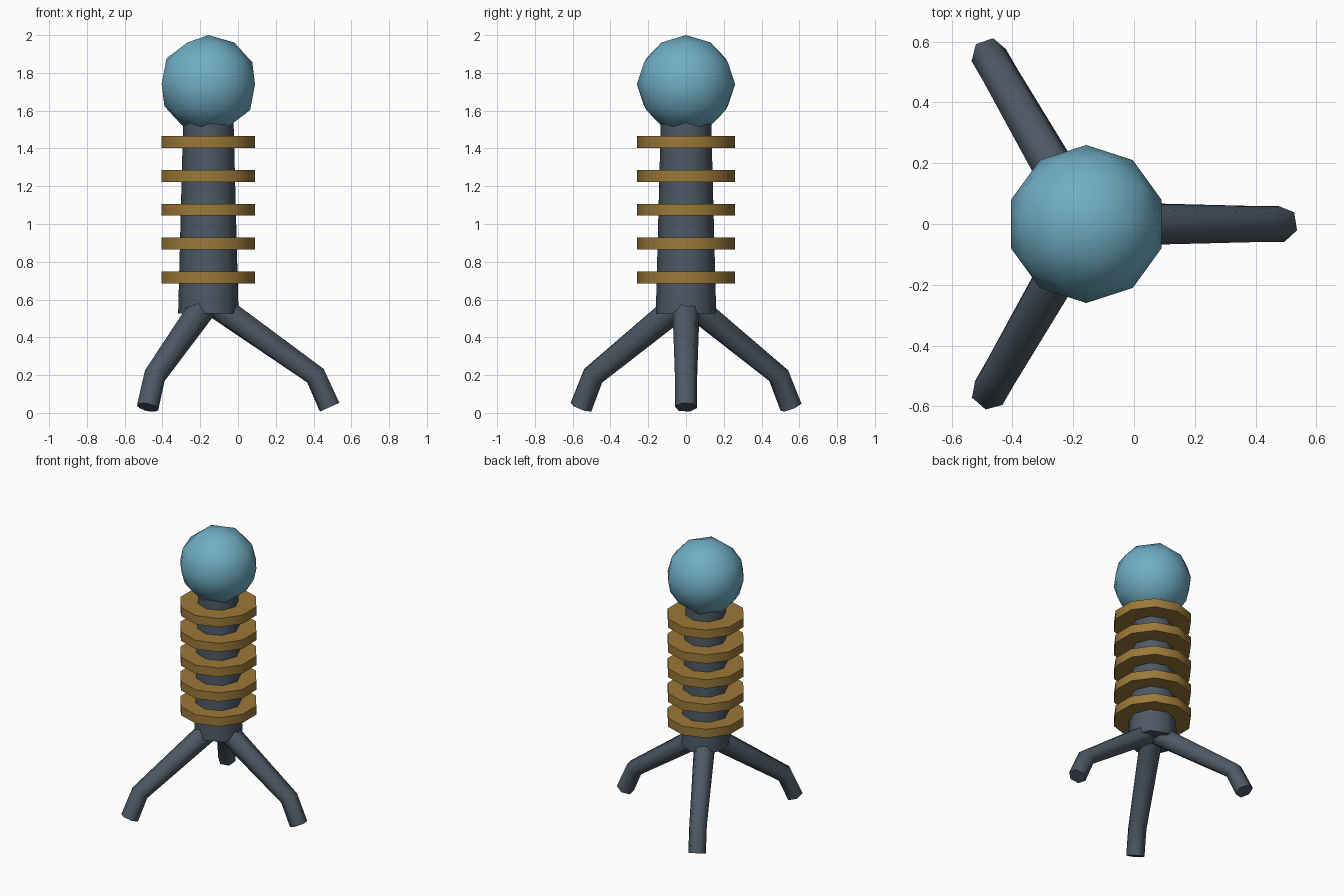
import bpy, bmesh
from math import sin, cos, radians
from mathutils import Vector

if "Cube" in bpy.data.objects:
    bpy.data.objects.remove(bpy.data.objects["Cube"])

CX = -0.157  # vertical axis of the body


def material(name, rgb):
    m = bpy.data.materials.new(name)
    m.diffuse_color = (*rgb, 1)
    m.use_nodes = True
    m.node_tree.nodes["Principled BSDF"].inputs["Base Color"].default_value = m.diffuse_color
    return m


BLUE = material("blue", (0.16, 0.42, 0.55))
GOLD = material("gold", (0.33, 0.19, 0.04))
SLATE = material("slate", (0.075, 0.10, 0.13))


def finish(ob, name, mat, angle):
    ob.name = name
    ob.data.materials.append(mat)
    bpy.ops.object.select_all(action='DESELECT')
    ob.select_set(True)
    bpy.context.view_layer.objects.active = ob
    bpy.ops.object.shade_smooth_by_angle(angle=radians(angle))


def leg(name, azimuth, twist):
    """Bent, tapered six-sided tube; path points are (radial, z, radius)."""
    path = [(0.02, 0.585, 0.074), (0.567, 0.197, 0.06), (0.642, 0.030, 0.06)]
    a = radians(azimuth)
    out, side = Vector((cos(a), sin(a), 0)), Vector((-sin(a), cos(a), 0))
    dirs = [(Vector(q[:2]) - Vector(p[:2])).normalized() for p, q in zip(path, path[1:])]
    tangents = [dirs[0], (dirs[0] + dirs[1]).normalized(), dirs[1]]
    bm = bmesh.new()
    rings = []
    for (r, z, rad), t in zip(path, tangents):
        centre = Vector((CX, 0, z)) + out * r
        up = out * -t.y + Vector((0, 0, t.x))
        angles = [radians(twist + 60 * i) for i in range(6)]
        rings.append([bm.verts.new(centre + rad * (cos(p) * up + sin(p) * side)) for p in angles])
    for lo, hi in zip(rings, rings[1:]):
        for i in range(6):
            j = (i + 1) % 6
            bm.faces.new((lo[i], lo[j], hi[j], hi[i]))
    bm.faces.new(rings[0])
    bm.faces.new(rings[-1])
    bmesh.ops.recalc_face_normals(bm, faces=bm.faces)
    me = bpy.data.meshes.new(name)
    bm.to_mesh(me)
    bm.free()
    ob = bpy.data.objects.new(name, me)
    bpy.context.collection.objects.link(ob)
    finish(ob, name, SLATE, 62)


# Round head
bpy.ops.mesh.primitive_ico_sphere_add(subdivisions=2, radius=0.26, location=(CX, 0, 1.74))
finish(bpy.context.object, "head_ball", BLUE, 50)

# Tapered column
bpy.ops.mesh.primitive_cone_add(vertices=8, radius1=0.16, radius2=0.133, depth=1.035,
                                location=(CX, 0, 0.525 + 1.035 / 2))
finish(bpy.context.object, "column", SLATE, 50)

# Stacked discs
for i in range(5):
    bpy.ops.mesh.primitive_cylinder_add(vertices=10, radius=0.26, depth=0.063,
                                        location=(CX, 0, 0.717 + 0.1793 * i))
    finish(bpy.context.object, f"disc_{i + 1}", GOLD, 50)

# Tripod legs
leg("right_leg", 0, -20)
leg("back_left_leg", 120, 18)
leg("front_left_leg", 240, 18)
